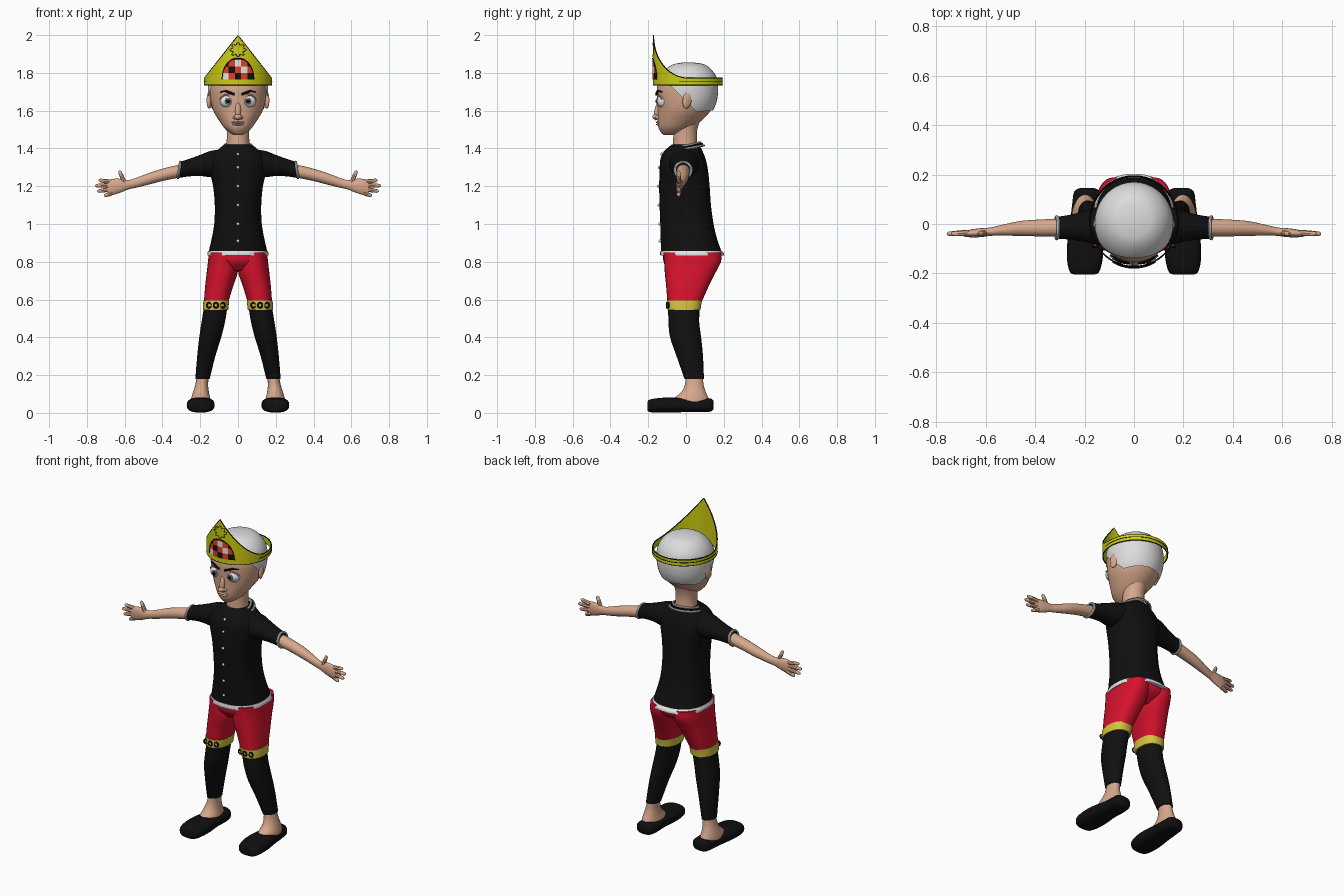
import bpy, bmesh, math
from mathutils import Matrix, Euler

if "Cube" in bpy.data.objects:
    bpy.data.objects.remove(bpy.data.objects["Cube"])

def mat(name, r, g, b):
    m = bpy.data.materials.new(name)
    m.diffuse_color = (r, g, b, 1)
    m.use_nodes = True
    m.node_tree.nodes["Principled BSDF"].inputs["Base Color"].default_value = m.diffuse_color
    return m

SKIN = mat("skin", .68, .39, .26)
BLACK = mat("black", .005, .005, .005)
RED = mat("red cloth", .68, .006, .026)
WHITE = mat("white", .85, .85, .85)
HAIR = mat("grey hair", .72, .72, .72)
YELLOW = mat("crown yellow", .62, .62, .006)
GOLD = mat("gold band", .66, .55, .05)
IRIS = mat("iris grey", .15, .15, .16)
LIPS = mat("lips", .75, .47, .35)
ORANGE = mat("orange red", .75, .05, .02)

def finish(name, bm, *mats, mirror=False):
    bmesh.ops.recalc_face_normals(bm, faces=bm.faces)
    me = bpy.data.meshes.new(name)
    bm.to_mesh(me)
    bm.free()
    for m in mats:
        me.materials.append(m)
    ob = bpy.data.objects.new(name, me)
    bpy.context.collection.objects.link(ob)
    if mirror:
        ob.modifiers.new("mirror", 'MIRROR').use_mirror_merge = False
    return ob

def spline(keys, steps=4):
    """Catmull-Rom interpolation of key tuples."""
    out = []
    for i in range(len(keys) - 1):
        a, b, c, d = keys[max(i - 1, 0)], keys[i], keys[i + 1], keys[min(i + 2, len(keys) - 1)]
        for s in range(steps):
            t = s / steps
            out.append([q + .5 * t * (r - p + t * (2*p - 5*q + 4*r - s4 + t * (3*(q - r) + s4 - p)))
                        for p, q, r, s4 in zip(a, b, c, d)])
    return out + [list(keys[-1])]

def loft_bm(keys, axis='z', n=32, p=2.0):
    """Keys are (position, centre u, centre v, radius u, radius v) along an axis."""
    bm = bmesh.new()
    rings = []
    for t, cu, cv, ru, rv in spline(keys):
        ring = []
        for k in range(n):
            a = 2 * math.pi * k / n
            c, s = math.cos(a), math.sin(a)
            u = cu + ru * math.copysign(abs(c) ** (2 / p), c)
            v = cv + rv * math.copysign(abs(s) ** (2 / p), s)
            ring.append(bm.verts.new({'z': (u, v, t), 'x': (t, u, v), 'y': (u, t, v)}[axis]))
        rings.append(ring)
    for r, q in zip(rings, rings[1:]):
        for k in range(n):
            bm.faces.new((r[k], r[(k+1) % n], q[(k+1) % n], q[k]))
    bm.faces.new(rings[0])
    bm.faces.new(rings[-1])
    return bm

def loft(name, keys, m, mirror=False, **kw):
    return finish(name, loft_bm(keys, **kw), m, mirror=mirror)

def zr(z, rx, yf, yb, cx=0):
    """Horizontal ring from half width plus front and back depth."""
    return (z, cx, (yf + yb) / 2, rx, (yb - yf) / 2)

def blob(name, loc, size, m, rot=(0, 0, 0), mirror=False):
    bm = bmesh.new()
    M = Matrix.Translation(loc) @ Euler(rot).to_matrix().to_4x4() @ Matrix.Diagonal((*size, 1))
    bmesh.ops.create_uvsphere(bm, u_segments=20, v_segments=12, radius=1, matrix=M)
    return finish(name, bm, m, mirror=mirror)

def tube(name, pts, r, m, cyclic=False, mirror=False, radii=None):
    cu = bpy.data.curves.new(name, 'CURVE')
    cu.dimensions, cu.bevel_depth, cu.bevel_resolution, cu.use_fill_caps = '3D', r, 2, True
    sp = cu.splines.new('POLY')
    sp.points.add(len(pts) - 1)
    for i, q in enumerate(pts):
        sp.points[i].co = (*q, 1)
        sp.points[i].radius = radii[i] if radii else 1
    sp.use_cyclic_u = cyclic
    cu.materials.append(m)
    ob = bpy.data.objects.new(name, cu)
    bpy.context.collection.objects.link(ob)
    if mirror:
        ob.modifiers.new("mirror", 'MIRROR')
    return ob

def circle(f, n=40):
    return [f(math.cos(2*math.pi*k/n), math.sin(2*math.pi*k/n)) for k in range(n)]

# Shirt body, hem, sleeves and trims
loft("shirt", [zr(.85, .156, -.132, .19), zr(.92, .14, -.134, .165), zr(1.0, .126, -.136, .146),
     zr(1.1, .123, -.14, .132), zr(1.2, .132, -.142, .125), zr(1.28, .15, -.14, .117),
     zr(1.34, .15, -.136, .105), zr(1.38, .125, -.12, .09), zr(1.405, .09, -.095, .078),
     zr(1.42, .07, -.075, .068)], BLACK, n=48, p=2.3)
loft("shirt_hem", [zr(.832, .162, -.136, .203), zr(.845, .162, -.137, .2), zr(.858, .157, -.135, .189)],
     WHITE, n=48, p=2.3)
loft("sleeve", [(.06, -.01, 1.325, .085, .07), (.14, -.008, 1.318, .078, .07), (.2, -.01, 1.31, .062, .056),
     (.26, -.013, 1.298, .05, .046), (.312, -.015, 1.286, .044, .042)], BLACK, True, axis='x')
tube("sleeve_trim", circle(lambda c, s: (.312 - .006*s, -.015 + .044*c, 1.286 + .042*s)), .007, WHITE, True, True)
for i, (m, r) in enumerate(((WHITE, .006), (BLACK, .006), (WHITE, .006))):
    g = .074 + .009 * i
    tube(f"collar_stripe_{i}", circle(lambda c, s: (g*c, -.008 + (g + .01)*s, 1.412 + .02*s - .008*i
         - .02*max(0, -s)**6)), r, m, True)
for i, (z, y) in enumerate(((1.37, -.128), (1.3, -.141), (1.2, -.145), (1.1, -.143), (1.0, -.139), (.91, -.137))):
    blob(f"button_{i}", (0, y, z), (.008, .008, .008), HAIR)

# Shorts, knee bands with rings, and leggings
loft("shorts_hip", [zr(.85, .152, -.122, .185), zr(.8, .15, -.118, .175), zr(.755, .07, -.08, .11)], RED, p=2.3)
loft("shorts_leg", [zr(.85, .076, -.12, .188, .078), zr(.8, .079, -.116, .185, .08), zr(.74, .082, -.112, .155, .084),
     zr(.67, .074, -.105, .12, .1), zr(.58, .064, -.098, .08, .117)], RED, True, p=2.4)
loft("knee_band", [zr(.595, .068, -.101, .085, .115), zr(.57, .068, -.101, .08, .117),
     zr(.545, .067, -.098, .077, .119)], GOLD, True, p=2.4)
for i, dx in enumerate((-.036, 0, .036)):
    y = -.011 - .091 * (1 - (abs(dx) / .068) ** 2.4) ** (1 / 2.4)
    tube(f"band_ring_{i}", circle(lambda c, s: (.117 + dx + .012*c, y, .57 + .013*s), 16), .0045, BLACK, True, True)
loft("legging", [zr(.56, .062, -.094, .073, .118), zr(.48, .062, -.093, .07, .131), zr(.4, .058, -.084, .08, .147),
     zr(.3, .048, -.05, .09, .168), zr(.18, .038, -.008, .095, .188)], BLACK, True)

# Feet and shoes
loft("ankle", [zr(.21, .03, 0, .088, .184), zr(.15, .034, -.006, .093, .192), zr(.11, .042, -.025, .105, .196),
     zr(.08, .05, -.06, .118, .197), zr(.05, .055, -.09, .125, .197)], SKIN, True)
loft("shoe", [(-.205, .2, .035, .035, .018), (-.195, .2, .037, .058, .032), (-.15, .199, .04, .071, .038),
     (-.08, .197, .042, .073, .04), (0, .195, .042, .064, .038), (.08, .19, .04, .06, .036),
     (.13, .19, .042, .052, .035), (.145, .19, .042, .03, .022)], BLACK, True, axis='y', p=2.6)

# Arms and hands
loft("arm", [(.29, -.014, 1.284, .036, .035), (.38, -.016, 1.265, .034, .033), (.46, -.018, 1.243, .03, .031),
     (.54, -.026, 1.218, .021, .026), (.58, -.031, 1.208, .017, .025), (.62, -.035, 1.203, .018, .036),
     (.66, -.038, 1.197, .016, .042), (.69, -.04, 1.193, .01, .036)], SKIN, True, axis='x', n=24)
for nm, a, b in (("thumb", (.6, 1.215), (.628, 1.282)), ("index", (.67, 1.222), (.738, 1.232)),
                 ("middle", (.67, 1.205), (.756, 1.203)), ("ring", (.67, 1.185), (.745, 1.173)),
                 ("little", (.66, 1.168), (.708, 1.148))):
    tip = [(a[0] + (b[0]-a[0])*t, -.036 - .004*t, a[1] + (b[1]-a[1])*t) for t in (0, .5, .9, 1)]
    tube(nm + "_finger", tip, .0115, SKIN, mirror=True, radii=(1.1, 1, .8, .35))

# Neck, head and hair shell
loft("neck", [zr(1.39, .066, -.07, .066), zr(1.44, .06, -.068, .058), zr(1.5, .06, -.066, .06),
     zr(1.58, .07, -.06, .085)], SKIN)
HEAD = [zr(1.472, .02, -.118, -.04), zr(1.482, .042, -.13, -.01), zr(1.51, .074, -.146, .035), zr(1.55, .102, -.15, .085),
        zr(1.6, .131, -.15, .13), zr(1.66, .147, -.153, .153), zr(1.72, .15, -.154, .158), zr(1.77, .138, -.135, .148),
        zr(1.81, .11, -.1, .12), zr(1.835, .072, -.06, .085), zr(1.845, .02, -.01, .03)]
loft("head", HEAD, SKIN, n=40)
bm = loft_bm([(k[0] + .01 * (k[0] > 1.7), 0, k[2] + .002, k[3] + .009, k[4] + .01) for k in HEAD], n=40)
for co, no in (((0, -.1, 1.75), (0, 1, 1)), ((0, 0, 1.585), (0, -.12, 1))):
    bmesh.ops.bisect_plane(bm, geom=bm.verts[:] + bm.edges[:] + bm.faces[:], plane_co=co, plane_no=no, clear_inner=True)
finish("hair", bm, HAIR)

# Face
blob("ear", (.15, .008, 1.66), (.014, .026, .05), SKIN, (-.2, 0, .35), True)
blob("eyeball", (.057, -.122, 1.65), (.038, .033, .035), WHITE, mirror=True)
blob("iris", (.054, -.152, 1.65), (.018, .006, .018), IRIS, mirror=True)
blob("pupil", (.053, -.156, 1.65), (.01, .005, .01), BLACK, mirror=True)
tube("upper_lid", [(.057 + .04*math.cos(a), -.146 + .02*math.cos(a)**2, 1.65 + .034*math.sin(a))
     for a in (.3 + .25*k for k in range(11))], .004, SKIN, mirror=True)
tube("eyebrow", [(.018, -.157, 1.686), (.04, -.156, 1.694), (.065, -.146, 1.704), (.095, -.125, 1.699)],
     .006, BLACK, mirror=True, radii=(1, 1.1, .9, .4))
blob("nose_bridge", (0, -.15, 1.6), (.015, .017, .052), SKIN, (-.2, 0, 0))
blob("nose_tip", (0, -.16, 1.567), (.02, .018, .015), SKIN)
blob("nostril", (.016, -.15, 1.564), (.012, .014, .01), SKIN, mirror=True)
blob("upper_lip", (0, -.147, 1.538), (.036, .013, .005), LIPS)
blob("lower_lip", (0, -.146, 1.527), (.03, .013, .005), LIPS)

# Crown: ring whose front rises to a point
def crown(a, out=0):
    return (.177 + out) * math.sin(a), .01 - (.182 + out) * math.cos(a)

def crown_top(a):
    x, y = crown(a)
    return 1.772 + (.225 * (1 - abs(x) / .177) if y < .01 else 0)

N = 120
angles = [2 * math.pi * k / N for k in range(N)]
bm = bmesh.new()
low = [bm.verts.new((*crown(a), 1.737)) for a in angles]
high = [bm.verts.new((*crown(a), crown_top(a))) for a in angles]
for k in range(N):
    bm.faces.new((low[k], low[(k+1) % N], high[(k+1) % N], high[k]))
ob = finish("crown", bm, YELLOW)
sol = ob.modifiers.new("thickness", 'SOLIDIFY')
sol.thickness, sol.offset = .005, 0
tube("crown_lower_edge", [(*crown(a), 1.737) for a in angles], .0032, BLACK, True)
tube("crown_upper_edge", [(*crown(a), crown_top(a)) for a in angles], .0032, BLACK, True)
tube("crown_back_line", [(*crown(a, .003), 1.756) for a in angles if math.cos(a) < .3], .002, BLACK)

# Chequered badge plate on the crown front, with outline and rosette
def front(x, z, out=.005):
    return (x, crown(math.asin(x / .177), out)[1], z)

def dome(x):
    return .112 * max(0, 1 - (abs(x) / .085) ** 2.2) ** .5
bm = bmesh.new()
S, step = .034, .00425
for i in range(40):
    x0 = -.085 + i * step
    for j in range(27):
        z0 = j * step
        if z0 + step / 2 < dome(x0 + step / 2):
            f = bm.faces.new([bm.verts.new(front(x, 1.765 + z)) for x, z in
                              ((x0, z0), (x0+step, z0), (x0+step, z0+step), (x0, z0+step))])
            ci, cj = int((i + .5) * step / S), int((j + .5) * step / S)
            f.material_index = 2 if (ci, cj) in ((2, 2), (3, 1), (0, 0)) else (ci + cj) % 2
bmesh.ops.remove_doubles(bm, verts=bm.verts, dist=.0001)
finish("crown_badge", bm, BLACK, ORANGE, WHITE)
tube("badge_outline", [front(x, 1.765 + dome(x), .006) for x in (-.085 + .17*k/40 for k in range(41))], .0025, BLACK)
tube("rosette", [front((.036 + .008*math.cos(8*a)) * math.cos(a), 1.922 + (.032 + .006*math.cos(8*a)) * math.sin(a), .003)
     for a in angles], .0015, BLACK, True)

# Turn curves and modifiers into meshes, then shade smooth
bpy.ops.object.select_all(action='SELECT')
bpy.context.view_layer.objects.active = bpy.data.objects["shirt"]
bpy.ops.object.convert(target='MESH')
bpy.ops.object.shade_smooth_by_angle(angle=math.radians(40))
